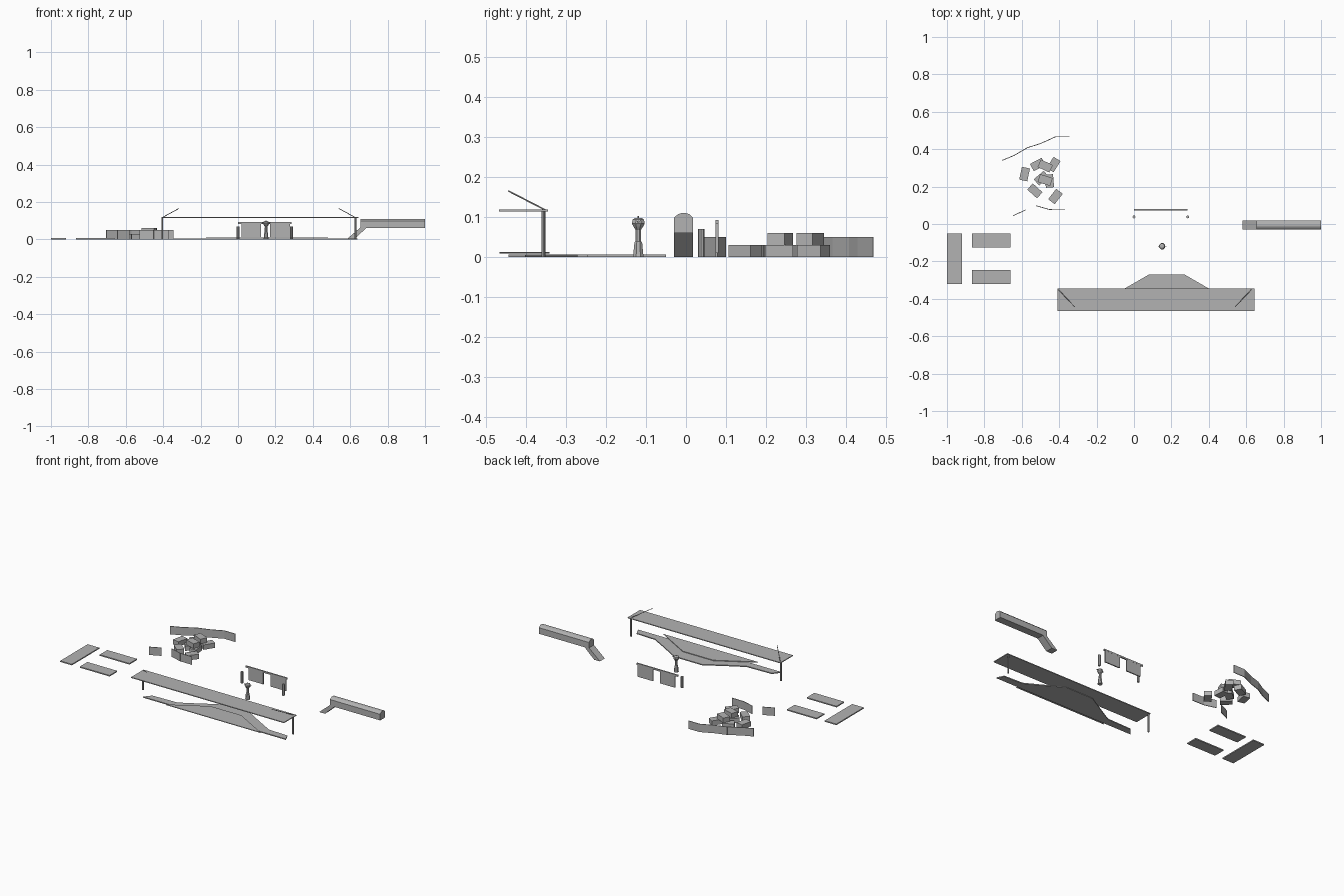
import bpy, bmesh, math
from mathutils import Vector, Matrix

if "Cube" in bpy.data.objects:
    bpy.data.objects.remove(bpy.data.objects["Cube"])

grey = bpy.data.materials.new("dark_grey")
grey.diffuse_color = (0.45, 0.45, 0.45, 1)
grey.use_nodes = True
grey.node_tree.nodes["Principled BSDF"].inputs["Base Color"].default_value = grey.diffuse_color


def finish(name, bm):
    bmesh.ops.recalc_face_normals(bm, faces=bm.faces)
    me = bpy.data.meshes.new(name)
    bm.to_mesh(me)
    bm.free()
    me.materials.append(grey)
    ob = bpy.data.objects.new(name, me)
    bpy.context.collection.objects.link(ob)
    return ob


def prism(name, pts, depth):
    """Close a 3D polygon and extrude it along depth."""
    bm = bmesh.new()
    f = bm.faces.new([bm.verts.new(p) for p in pts])
    r = bmesh.ops.extrude_face_region(bm, geom=[f], use_keep_orig=True)
    vs = [g for g in r["geom"] if isinstance(g, bmesh.types.BMVert)]
    bmesh.ops.translate(bm, verts=vs, vec=depth)
    return finish(name, bm)


def plate(name, pts, z0, z1):
    return prism(name, [(x, y, z0) for x, y in pts], (0, 0, z1 - z0))


def box(name, x0, x1, y0, y1, z0, z1):
    return plate(name, [(x0, y0), (x1, y0), (x1, y1), (x0, y1)], z0, z1)


def rod(name, a, b, r, sides=8):
    a, b = Vector(a), Vector(b)
    bm = bmesh.new()
    rot = (b - a).to_track_quat('Z', 'Y').to_matrix().to_4x4()
    bmesh.ops.create_cone(bm, cap_ends=True, segments=sides, radius1=r, radius2=r,
                          depth=(b - a).length, matrix=Matrix.Translation((a + b) / 2) @ rot)
    return finish(name, bm)


# Three flat slabs
box("end_slab", -1.0, -0.92, -0.32, -0.05, 0, 0.007)
box("back_slab", -0.865, -0.66, -0.125, -0.05, 0, 0.007)
box("front_slab", -0.865, -0.66, -0.32, -0.245, 0, 0.007)

# Canopy with posts and stay rods
box("canopy_roof", -0.41, 0.643, -0.466, -0.344, 0.114, 0.119)
for x, s in ((-0.405, 1), (0.628, -1)):
    rod("canopy_post", (x, -0.356, 0), (x, -0.356, 0.116), 0.005)
    rod("canopy_stay", (x, -0.35, 0.117), (x + s * 0.088, -0.443, 0.165), 0.002, 6)

# Layered stage plates
plate("stage_base", [(-0.345, -0.443), (0.64, -0.443), (0.62, -0.40), (0.49, -0.395), (0.40, -0.345),
                     (0.27, -0.27), (0.08, -0.27), (-0.05, -0.345), (-0.14, -0.395), (-0.31, -0.40)], 0, 0.006)
plate("stage_top", [(-0.17, -0.465), (0.48, -0.465), (0.26, -0.34), (0.05, -0.34)], 0.009, 0.013)

# Raised chute with ramp
chute = [(-0.03, 0.06), (-0.03, 0.098), (-0.02, 0.107), (-0.011, 0.11),
         (-0.002, 0.11), (0.009, 0.107), (0.018, 0.098), (0.018, 0.06)]
prism("chute", [(0.655, y, z) for y, z in chute], (0.345, 0, 0))
ramp = [(0.58, 0), (0.62, 0), (0.685, 0.06), (0.655, 0.064)]
prism("chute_ramp", [(x, -0.03, z) for x, z in ramp], (0, 0.048, 0))

# Gate with two hanging panels and separate posts
box("gate_beam", 0, 0.285, 0.073, 0.081, 0.083, 0.093)
for x0, x1 in ((0.02, 0.122), (0.172, 0.278)):
    box("gate_panel", x0, x1, 0.0735, 0.0805, 0.01, 0.085)
for x in (0, 0.287):
    rod("gate_post", (x, 0.038, 0), (x, 0.038, 0.07), 0.008)

# Pedestal ornament, turned from a profile
profile = [(0.0145, 0), (0.0135, 0.006), (0.0105, 0.036), (0.008, 0.039), (0.0075, 0.068),
           (0.013, 0.076), (0.0175, 0.084), (0.015, 0.094), (0.008, 0.098)]
bm = bmesh.new()
n = 8
rings = [[bm.verts.new((0.15 + r * math.cos(2 * math.pi * (i + .5) / n),
                        -0.119 + r * math.sin(2 * math.pi * (i + .5) / n), z))
          for i in range(n)] for r, z in profile]
for a, b in zip(rings, rings[1:]):
    for i in range(n):
        bm.faces.new((a[i], a[(i + 1) % n], b[(i + 1) % n], b[i]))
bm.faces.new(rings[0])
bm.faces.new(rings[-1])
finish("pedestal_ornament", bm)
rod("ornament_arm", (0.127, -0.119, 0.088), (0.173, -0.119, 0.088), 0.003, 6)
rod("ornament_tip", (0.15, -0.119, 0.095), (0.15, -0.119, 0.102), 0.002, 6)

# Thin angled walls
walls = [[(-0.705, 0.34), (-0.64, 0.367), (-0.57, 0.408), (-0.50, 0.43), (-0.42, 0.466), (-0.345, 0.466)],
         [(-0.645, 0.045), (-0.58, 0.075)],
         [(-0.525, 0.098), (-0.45, 0.077), (-0.37, 0.076)]]
for path in walls:
    for (xa, ya), (xb, yb) in zip(path, path[1:]):
        off = Vector((ya - yb, xb - xa)).normalized() * 0.002
        plate("wall_panel", [(xa + off.x, ya + off.y), (xa - off.x, ya - off.y),
                             (xb - off.x, yb - off.y), (xb + off.x, yb + off.y)], 0, 0.05)

# Scattered two-layer block pile: x, y, angle, layer
blocks = [(-0.585, 0.267, 78, 0), (-0.53, 0.177, -42, 0), (-0.42, 0.147, 52, 0),
          (-0.515, 0.318, 28, 0), (-0.43, 0.318, 58, 0), (-0.452, 0.23, 95, 0),
          (-0.495, 0.245, 40, 0), (-0.475, 0.31, -25, 1), (-0.475, 0.235, -18, 1)]
for x, y, ang, layer in blocks:
    ob = box("block", -0.035, 0.035, -0.022, 0.022, 0, 0.03)
    ob.location = (x, y, layer * 0.03)
    ob.rotation_euler.z = math.radians(ang)
